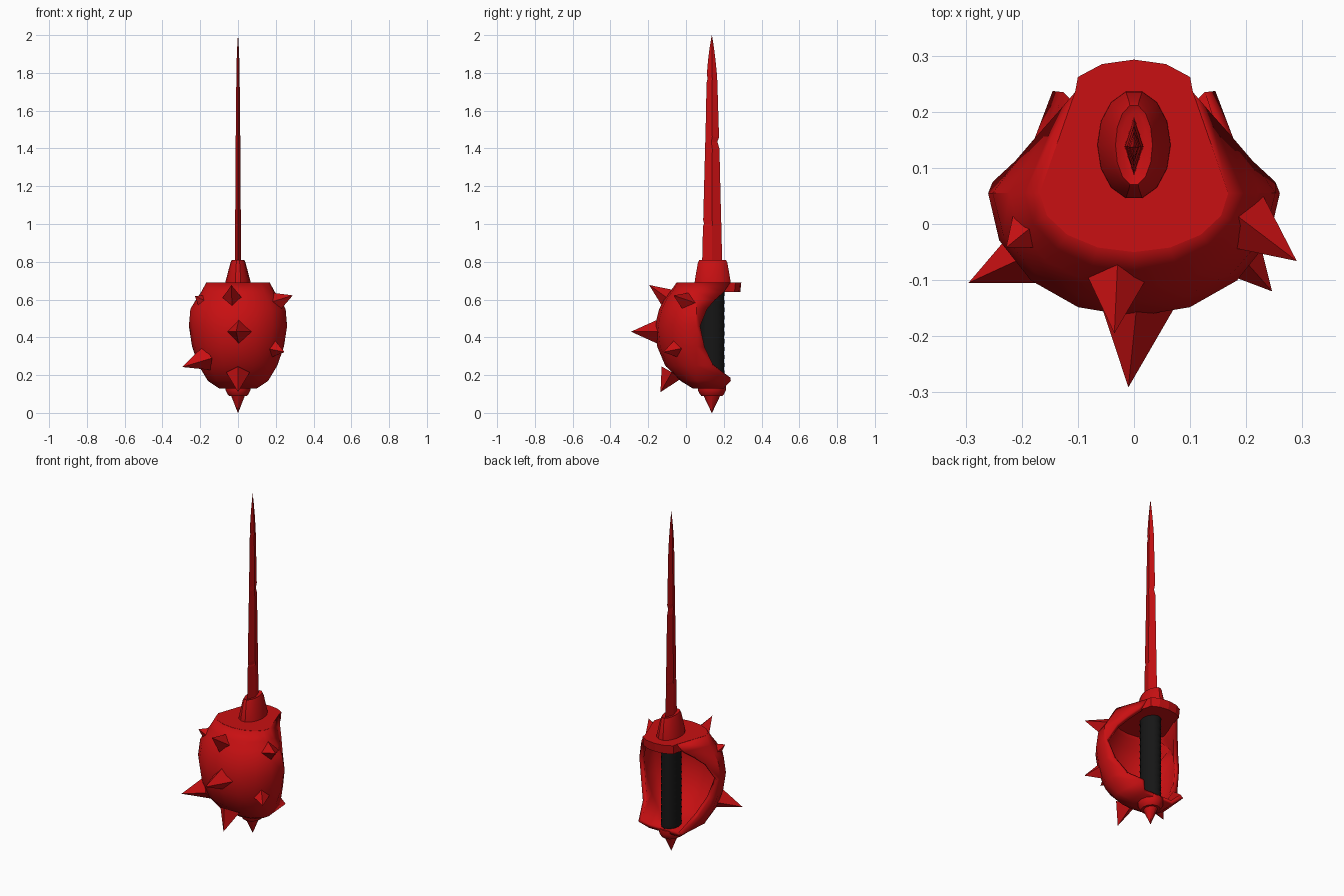
import bpy, bmesh, math
from mathutils import Vector

cube = bpy.data.objects.get("Cube")
if cube:
    bpy.data.objects.remove(cube, do_unlink=True)


def material(name, rgb):
    m = bpy.data.materials.new(name)
    m.use_nodes = True
    m.diffuse_color = (*rgb, 1)
    m.node_tree.nodes["Principled BSDF"].inputs["Base Color"].default_value = (*rgb, 1)
    return m


RED = material("deep red", (0.58, 0.005, 0.006))
BLACK = material("grip black", (0.008, 0.008, 0.008))
AXIS_Y = 0.137  # the blade, grip and pommel share this line


def build(name, verts, faces, mat, smooth=None, recalc=True):
    me = bpy.data.meshes.new(name)
    bm = bmesh.new()
    vs = [bm.verts.new(v) for v in verts]
    for f in faces:
        bm.faces.new([vs[i] for i in f])
    if recalc:
        bmesh.ops.recalc_face_normals(bm, faces=bm.faces)
    bm.to_mesh(me)
    bm.free()
    me.materials.append(mat)
    ob = bpy.data.objects.new(name, me)
    bpy.context.collection.objects.link(ob)
    if smooth:
        bpy.ops.object.select_all(action='DESELECT')
        ob.select_set(True)
        bpy.context.view_layer.objects.active = ob
        bpy.ops.object.shade_smooth_by_angle(angle=math.radians(smooth))
    return ob


def loft(name, rings, mat, smooth=None):
    """Closed tube through rings of equal point count, capped at both ends."""
    n = len(rings[0])
    verts = [p for r in rings for p in r]
    faces = [(i * n + j, i * n + (j + 1) % n, (i + 1) * n + (j + 1) % n, (i + 1) * n + j)
             for i in range(len(rings) - 1) for j in range(n)]
    faces += [tuple(range(n)), tuple(range((len(rings) - 1) * n, len(rings) * n))]
    return build(name, verts, faces, mat, smooth)


def oval(z, rx, ry, n=12, cy=AXIS_Y):
    return [(rx * math.cos(math.tau * k / n), cy + ry * math.sin(math.tau * k / n), z)
            for k in range(n)]


# Blade: diamond section with a few worn nicks (z, front edge, back edge, half thickness)
blade_rows = [(0.78, .085, .192, .017), (0.99, .090, .187, .015), (1.00, .096, .187, .015),
              (1.02, .091, .186, .015), (1.40, .101, .177, .012), (1.435, .102, .166, .012),
              (1.46, .103, .175, .012), (1.75, .109, .166, .009), (1.77, .115, .165, .009),
              (1.79, .110, .164, .009), (1.87, .117, .156, .007), (1.94, .126, .147, .004),
              (2.00, .1365, .1375, .0005)]
loft("blade", [[(0, a, z), (t, (a + b) / 2, z), (0, b, z), (-t, (a + b) / 2, z)]
               for z, a, b, t in blade_rows], RED)

# Collar that holds the blade
loft("blade_collar", [oval(z, rx, ry, 14, 0.141) for z, rx, ry in
                      [(.67, .066, .098), (.70, .065, .097), (.795, .040, .080),
                       (.81, .033, .072), (.805, .022, .062)]], RED, 35)

# Wrapped grip
grip_rings = []
for k in range(25):
    s = 1.0 if k % 2 else 0.93
    grip_rings.append(oval(0.15 + 0.5 * k / 24, 0.052 * s, 0.068 * s))
loft("grip", grip_rings, BLACK, 40)

# Pommel ring and point
loft("pommel_ring", [oval(z, rx, ry) for z, rx, ry in
                     [(.145, .066, .074), (.12, .066, .074), (.10, .056, .064), (.09, .048, .056)]],
     RED, 35)
loft("pommel_point", [oval(.095, .038, .046, 8), oval(.0, .0008, .0008, 8)], RED, 50)

# Hand guard: open-backed bowl (z, half width, front y, rear edge x, rear edge y)
guard_rows = [(.13, .100, .035, .100, .200), (.17, .160, -.030, .145, .237),
              (.25, .208, -.110, .180, .145), (.35, .243, -.152, .225, .098),
              (.46, .260, -.165, .252, .075), (.55, .252, -.142, .212, .112),
              (.60, .222, -.115, .175, .155), (.64, .195, -.085, .135, .200),
              (.69, .168, -.050, .105, .235)]
SEG = 8


def guard_ring(z, w, front, ex, ey):
    cy = max(0.055, front + 0.06)
    arc = [(w * math.cos(math.pi * k / SEG), cy - (cy - front) * math.sin(math.pi * k / SEG), z)
           for k in range(SEG + 1)]
    return [(ex, ey, z)] + arc + [(-ex, ey, z)]


rings = [guard_ring(*r) for r in guard_rows]
n = len(rings[0])
faces = [(i * n + j, (i + 1) * n + j, (i + 1) * n + j + 1, i * n + j + 1)
         for i in range(len(rings) - 1) for j in range(n - 1)]
faces.append(tuple(range(n)))  # floor of the bowl
guard = build("hand_guard", [p for r in rings for p in r], faces, RED, 40, recalc=False)
wall = guard.modifiers.new("wall", 'SOLIDIFY')
wall.thickness = 0.025
wall.offset = -1

# Top plate with a rounded rear lip
lip = [(-.100, .262), (-.057, .285), (0, .293), (.057, .285), (.100, .262)]
outline = [(x, y) for x, y, z in rings[-1]] + lip
loft("top_plate", [[(x * s, y * s, z) for x, y in outline]
                   for z, s in [(.64, .98), (.691, 1)]], RED)

# Spikes: base centre, tip, base radius
spikes = {
    "upper_front": ((-.030, -.085, .600), (-.035, -.195, .677), .058),
    "middle_front": ((.005, -.145, .430), (-.010, -.291, .430), .066),
    "lower_front": ((.000, -.075, .215), (.000, -.135, .110), .062),
    "upper_left": ((.190, .010, .580), (.290, -.066, .622), .060),
    "lower_left": ((.175, -.040, .345), (.246, -.120, .322), .056),
    "lower_right": ((-.165, -.045, .290), (-.295, -.105, .243), .066),
    "upper_right": ((-.170, .005, .575), (-.228, -.042, .618), .060),
}
for name, (base, tip, r) in spikes.items():
    base, tip = Vector(base), Vector(tip)
    axis = (tip - base).normalized()
    side = axis.cross(Vector((0, 0, 1))).normalized()
    up = side.cross(axis)
    corners = [base + r * d for d in (side, up, -side, -up)]
    build(name + "_spike", corners + [tip],
          [(0, 1, 4), (1, 2, 4), (2, 3, 4), (3, 0, 4), (3, 2, 1, 0)], RED)
